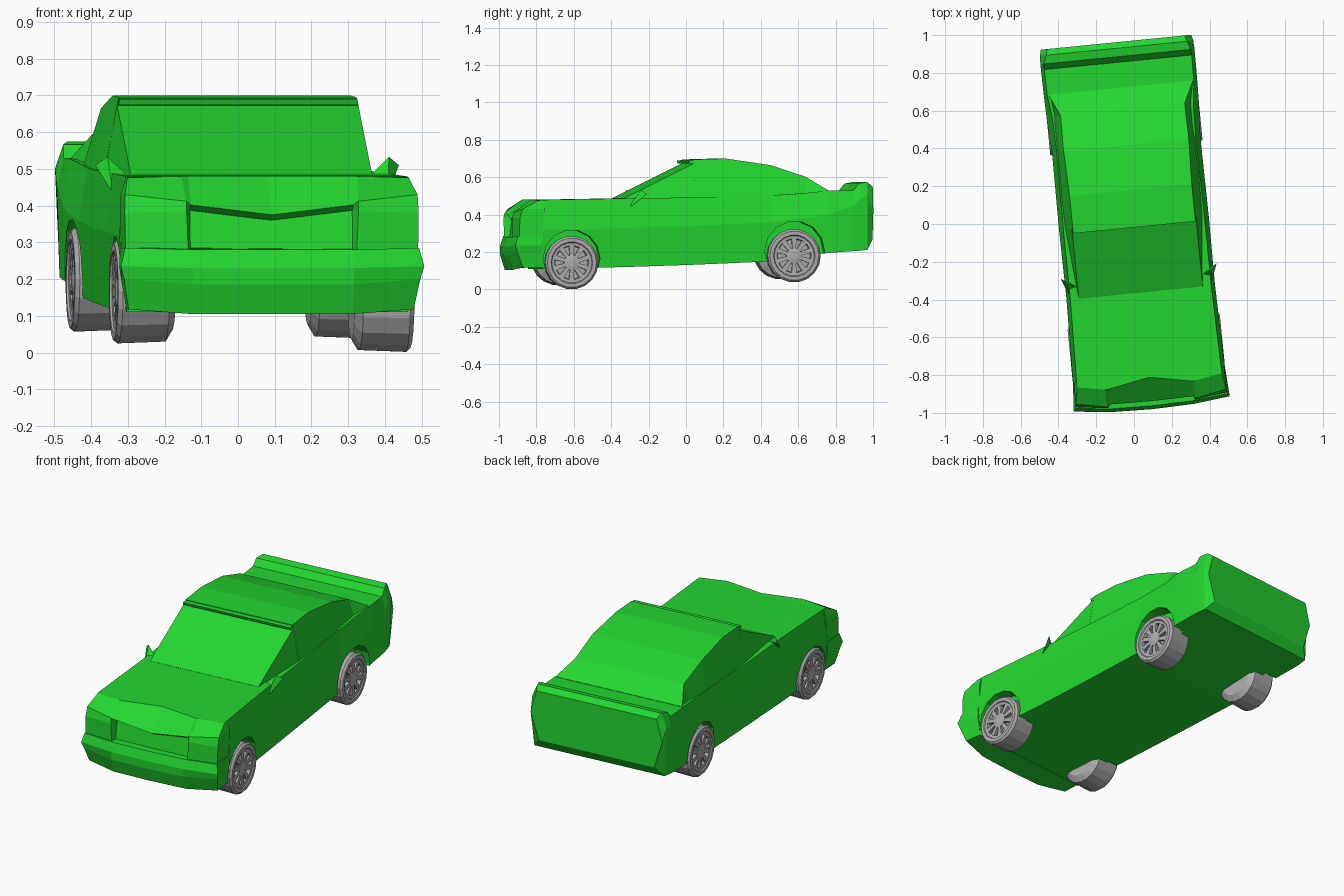
import bpy, bmesh, math
from mathutils import Matrix

if "Cube" in bpy.data.objects:
    bpy.data.objects.remove(bpy.data.objects["Cube"])

YAW = math.radians(5.65)   # the whole car stands slightly turned


def mat(name, rgb):
    m = bpy.data.materials.new(name)
    m.diffuse_color = (*rgb, 1)
    m.use_nodes = True
    m.node_tree.nodes["Principled BSDF"].inputs["Base Color"].default_value = m.diffuse_color
    return m


GREEN = mat("green_paint", (0.017, 0.68, 0.03))
GREY = mat("wheel_grey", (0.42, 0.42, 0.42))


def finish(name, bm, material):
    bmesh.ops.recalc_face_normals(bm, faces=bm.faces)
    me = bpy.data.meshes.new(name)
    bm.to_mesh(me)
    bm.free()
    me.materials.append(material)
    ob = bpy.data.objects.new(name, me)
    ob.rotation_euler.z = YAW
    bpy.context.collection.objects.link(ob)
    return ob


def add_skin(bm, rings):
    """Closed surface through rings of equal point count."""
    vr = [[bm.verts.new(p) for p in r] for r in rings]
    n = len(vr[0])
    for a, b in zip(vr, vr[1:]):
        for i in range(n):
            j = (i + 1) % n
            bm.faces.new((a[i], a[j], b[j], b[i]))
    bm.faces.new(vr[0])
    bm.faces.new(vr[-1])


def mirrored(half):
    """Half outline (x >= 0) to a full left-right symmetric ring."""
    return list(half) + [(-x, y, z) for x, y, z in reversed(half) if x > 0]


def skin(name, halves, material=GREEN):
    bm = bmesh.new()
    add_skin(bm, [mirrored(h) for h in halves])
    return finish(name, bm, material)


# Lower body: y, then width and height of floor, shoulder and top edge
stations = [
    (-0.81, .385, .11, .405, .32, .385, .479),
    (-0.60, .385, .115, .400, .32, .380, .483),
    (-0.36, .383, .12, .395, .33, .375, .487),
    (0.00, .383, .132, .398, .34, .375, .492),
    (0.42, .385, .15, .395, .36, .370, .503),
    (0.60, .400, .175, .405, .38, .375, .515),
    (0.72, .403, .195, .408, .40, .390, .528),
    (0.86, .403, .205, .410, .45, .392, .53),
    (0.89, .400, .207, .410, .48, .390, .566),
    (0.935, .395, .212, .408, .50, .375, .575),
    (0.967, .350, .265, .400, .42, .365, .55),
]
body = skin("body", [[(a, y, az), (b, y, bz), (c, y, cz)]
                     for y, a, az, b, bz, c, cz in stations])

# Wheel arches cut into the sides
cutters = []
for y, z, r in ((-0.653, 0.165, 0.153), (0.545, 0.205, 0.16)):
    for s in (-1, 1):
        bm = bmesh.new()
        bmesh.ops.create_cone(bm, cap_ends=True, segments=14, radius1=r, radius2=r, depth=0.2,
                              matrix=Matrix.Translation((s * 0.42, y, z))
                              @ Matrix.Rotation(math.pi / 2, 4, 'Y'))
        c = finish("arch_cutter", bm, GREEN)
        c.hide_render = True
        cutters.append(c)
        mod = body.modifiers.new("arch", 'BOOLEAN')
        mod.operation, mod.solver, mod.object = 'DIFFERENCE', 'EXACT', c
bpy.context.view_layer.update()
dg = bpy.context.evaluated_depsgraph_get()
cut_mesh = bpy.data.meshes.new_from_object(body.evaluated_get(dg))
body.modifiers.clear()
body.data = cut_mesh
for c in cutters:
    bpy.data.objects.remove(c)

# Cabin: y, base width and height, roof width and height
cabin = [
    (-0.365, .335, .44, .330, .488),
    (0.01, .372, .44, .330, .674),
    (-0.02, .370, .50, .326, .685),
    (0.01, .372, .45, .325, .695),
    (0.18, .374, .46, .325, .70),
    (0.42, .370, .47, .333, .665),
    (0.61, .372, .48, .330, .603),
    (0.725, .385, .50, .385, .53),
]
skin("cabin", [[(a, y, az), (b, y, bz)] for y, a, az, b, bz in cabin if y != -0.02])

# Roof lip over the windscreen
skin("roof_lip", [[(.328, 0.02, .672), (.325, 0.03, .692)],
                  [(.328, -0.012, .674), (.325, -0.018, .69)]])

# Front bumper, stacked from bottom to top
skin("front_bumper", [
    [(0, -.958, .105), (.22, -.952, .105), (.39, -.915, .118), (.385, -.81, .118)],
    [(0, -.983, .185), (.22, -.977, .185), (.405, -.945, .20), (.40, -.81, .20)],
    [(0, -.985, .23), (.22, -.979, .23), (.415, -.957, .235), (.405, -.81, .235)],
    [(0, -.967, .28), (.22, -.962, .28), (.402, -.942, .285), (.402, -.81, .285)],
])

# Nose: recessed grille, protruding headlights, hood lip and V-shaped hood edge
skin("nose", [
    [(0, -.93, .275), (.222, -.928, .275), (.23, -.955, .275), (.40, -.935, .275), (.40, -.80, .275)],
    [(0, -.915, .36), (.222, -.912, .387), (.235, -.957, .385), (.402, -.932, .38), (.402, -.80, .38)],
    [(0, -.942, .375), (.222, -.938, .402), (.235, -.95, .412), (.40, -.918, .43), (.40, -.80, .43)],
    [(0, -.815, .48), (.22, -.857, .48), (.24, -.857, .48), (.385, -.832, .476), (.385, -.80, .479)],
])

# Side mirrors
for s, side in ((-1, "left"), (1, "right")):
    bm = bmesh.new()
    for x, y, z in ((.335, -.30, .485), (.375, -.352, .43), (.385, -.28, .533),
                    (.415, -.25, .51), (.38, -.30, .47)):
        bm.verts.new((s * x, y, z))
    bmesh.ops.convex_hull(bm, input=bm.verts)
    finish(side + "_mirror", bm, GREEN)


def wheel(name, s, y, z):
    bm = bmesh.new()
    # tyre and dished rim, as (inset from outer face, radius)
    profile = [(-.16, .105), (-.14, .138), (-.012, .143), (0, .132), (0, .112),
               (-.006, .108), (-.008, .092), (-.028, .088)]
    seg = 18
    add_skin(bm, [[(s * (.405 + d), y + r * math.cos(2 * math.pi * i / seg),
                    z + r * math.sin(2 * math.pi * i / seg)) for i in range(seg)]
                  for d, r in profile])
    # hub
    add_skin(bm, [[(s * (.405 + d), y + r * math.cos(2 * math.pi * i / 10),
                    z + r * math.sin(2 * math.pi * i / 10)) for i in range(10)]
                  for d, r in ((-.03, .042), (-.008, .042), (-.004, .02))])
    # spokes
    for k in range(10):
        a = 2 * math.pi * (k + 0.5) / 10
        ca, sa = math.cos(a), math.sin(a)
        add_skin(bm, [[(s * (.405 + d), y + r * ca - t * sa, z + r * sa + t * ca)
                       for r, t in ((.035, -.009), (.093, -.014), (.093, .014), (.035, .009))]
                      for d in (-.03, -.009)])
    finish(name, bm, GREY)


# Wheels stand at slightly different heights
wheel("front_right_wheel", 1, -.653, .143)
wheel("front_left_wheel", -1, -.653, .166)
wheel("rear_right_wheel", 1, .542, .180)
wheel("rear_left_wheel", -1, .542, .198)
